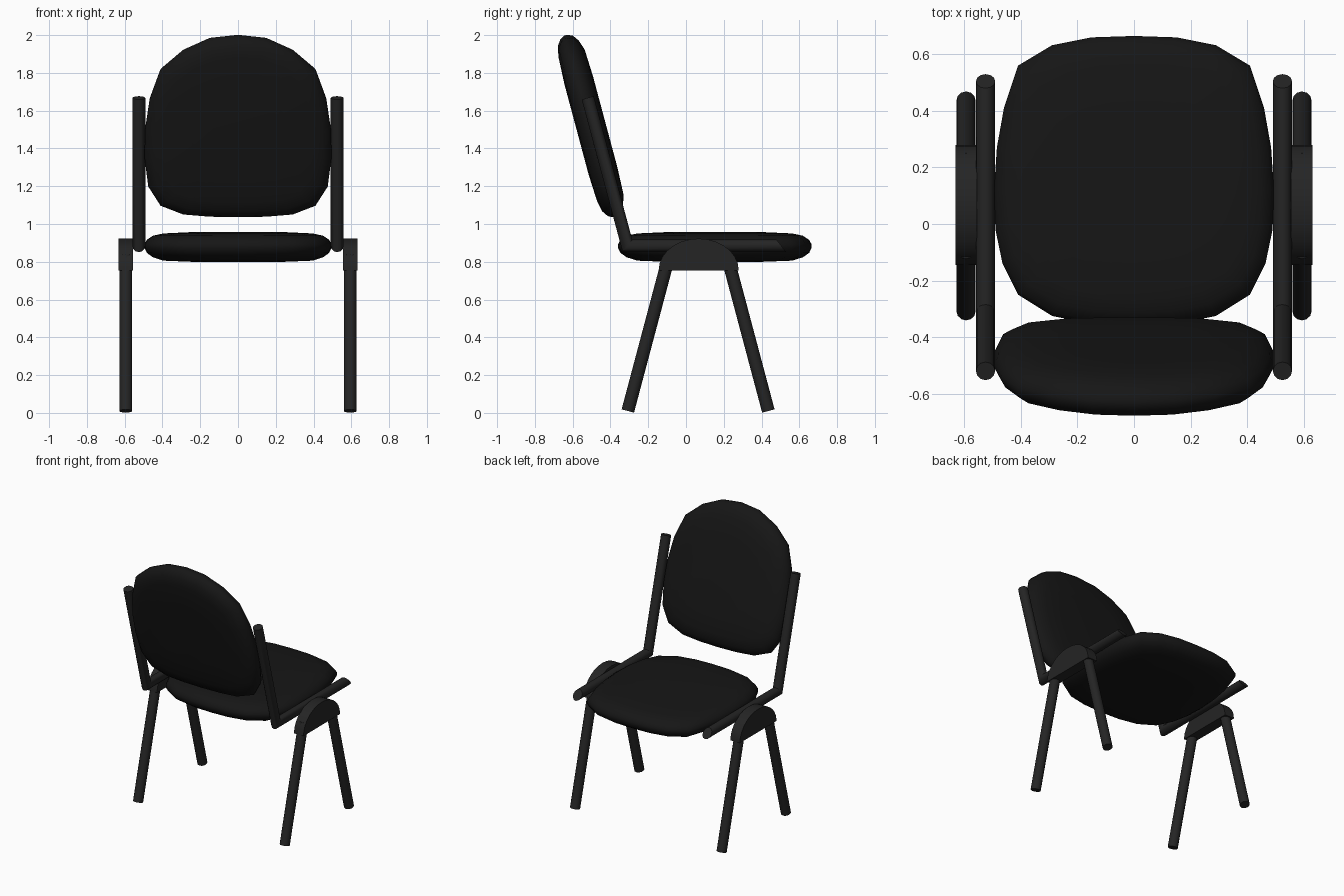
import bpy, bmesh, math
from mathutils import Matrix, Vector

if "Cube" in bpy.data.objects:
    bpy.data.objects.remove(bpy.data.objects["Cube"])


def material(name, value):
    m = bpy.data.materials.new(name)
    m.diffuse_color = (value, value, value, 1)
    m.use_nodes = True
    m.node_tree.nodes["Principled BSDF"].inputs["Base Color"].default_value = m.diffuse_color
    return m


FABRIC = material("black fabric", 0.008)
METAL = material("dark metal", 0.018)


def finish(name, bm, mat, angle):
    bmesh.ops.recalc_face_normals(bm, faces=bm.faces)
    mesh = bpy.data.meshes.new(name)
    bm.to_mesh(mesh)
    bm.free()
    mesh.materials.append(mat)
    ob = bpy.data.objects.new(name, mesh)
    bpy.context.collection.objects.link(ob)
    bpy.ops.object.select_all(action='DESELECT')
    ob.select_set(True)
    bpy.context.view_layer.objects.active = ob
    bpy.ops.object.shade_smooth_by_angle(angle=math.radians(angle))
    return ob


def loft(bm, rings):
    loops = [[bm.verts.new(p) for p in ring] for ring in rings]
    for a, b in zip(loops, loops[1:]):
        n = len(a)
        for i in range(n):
            bm.faces.new((a[i], a[(i + 1) % n], b[(i + 1) % n], b[i]))
    bm.faces.new(loops[0])
    bm.faces.new(loops[-1])


def cushion(name, half, matrix):
    """Pillow from half an outline (x >= 0), mirrored, in stacked rings."""
    outline = half + [(-x, y) for x, y in half[-2:0:-1]]
    section = [(0.5, -0.08), (0.8, -0.074), (0.91, -0.056), (0.975, -0.033),
               (1, -0.006), (1, 0.012), (0.975, 0.036), (0.91, 0.058),
               (0.8, 0.07), (0.5, 0.077)]
    bm = bmesh.new()
    loft(bm, [[(x * s, y * s, z) for x, y in outline] for s, z in section])
    bm.transform(matrix)
    return finish(name, bm, FABRIC, 60)


def tube(name, x, stations, r, sides=12):
    """Tube in a yz plane; each station is a centre and its in-plane half width."""
    bm = bmesh.new()
    rings = []
    for (y, z), (my, mz) in stations:
        ring = []
        for i in range(sides):
            a = 2 * math.pi * i / sides
            c, s = math.cos(a), math.sin(a)
            ring.append((x + r * c, y + my * s, z + mz * s))
        rings.append(ring)
    loft(bm, rings)
    return finish(name, bm, METAL, 40)


def leg(name, x, foot, top, r=0.034):
    d = (Vector(top) - Vector(foot)).normalized()
    m = (d.y * r, -d.x * r)
    return tube(name, x, [(foot, m), (top, m)], r)


# Seat cushion
seat_half = [(0, .515), (.15, .51), (.29, .482), (.41, .41), (.46, .26),
             (.485, .12), (.495, -.03), (.49, -.17), (.465, -.29),
             (.41, -.40), (.29, -.475), (.15, -.503), (0, -.51)]
cushion("seat", seat_half, Matrix.Translation((0, 0.15, 0.88)))

# Reclined backrest cushion
back_half = [(0, .497), (.15, .48), (.29, .415), (.41, .31), (.467, .15),
             (.492, -.02), (.495, -.17), (.475, -.33), (.41, -.435),
             (.29, -.483), (.15, -.495), (0, -.498)]
cushion("backrest", back_half,
        Matrix.Translation((0, -0.505, 1.52)) @ Matrix.Rotation(math.radians(105), 4, 'X'))

for side, sx in (("left", -1), ("right", 1)):
    # Bent rail: upright, mitred corner, slanted front end
    tube(side + "_rail", sx * 0.525,
         [((-0.52, 1.668), (.032, .0087)), ((-0.31, 0.884), (.0253, .033)),
          ((0.505, 0.884), (-.025, .033))], 0.034)

    # Splayed legs
    leg(side + "_rear_leg", sx * 0.594, (-0.308, 0.01), (-0.09, 0.83))
    leg(side + "_front_leg", sx * 0.594, (0.436, 0.01), (0.218, 0.83))

    # Domed bracket joining the legs
    dome = [(0.067 + 0.212 * math.cos(math.pi * i / 14),
             0.755 + 0.168 * math.sin(math.pi * i / 14)) for i in range(15)]
    bm = bmesh.new()
    loft(bm, [[(sx * x, y, z) for y, z in dome] for x in (0.555, 0.632)])
    finish(side + "_leg_bracket", bm, METAL, 35)
